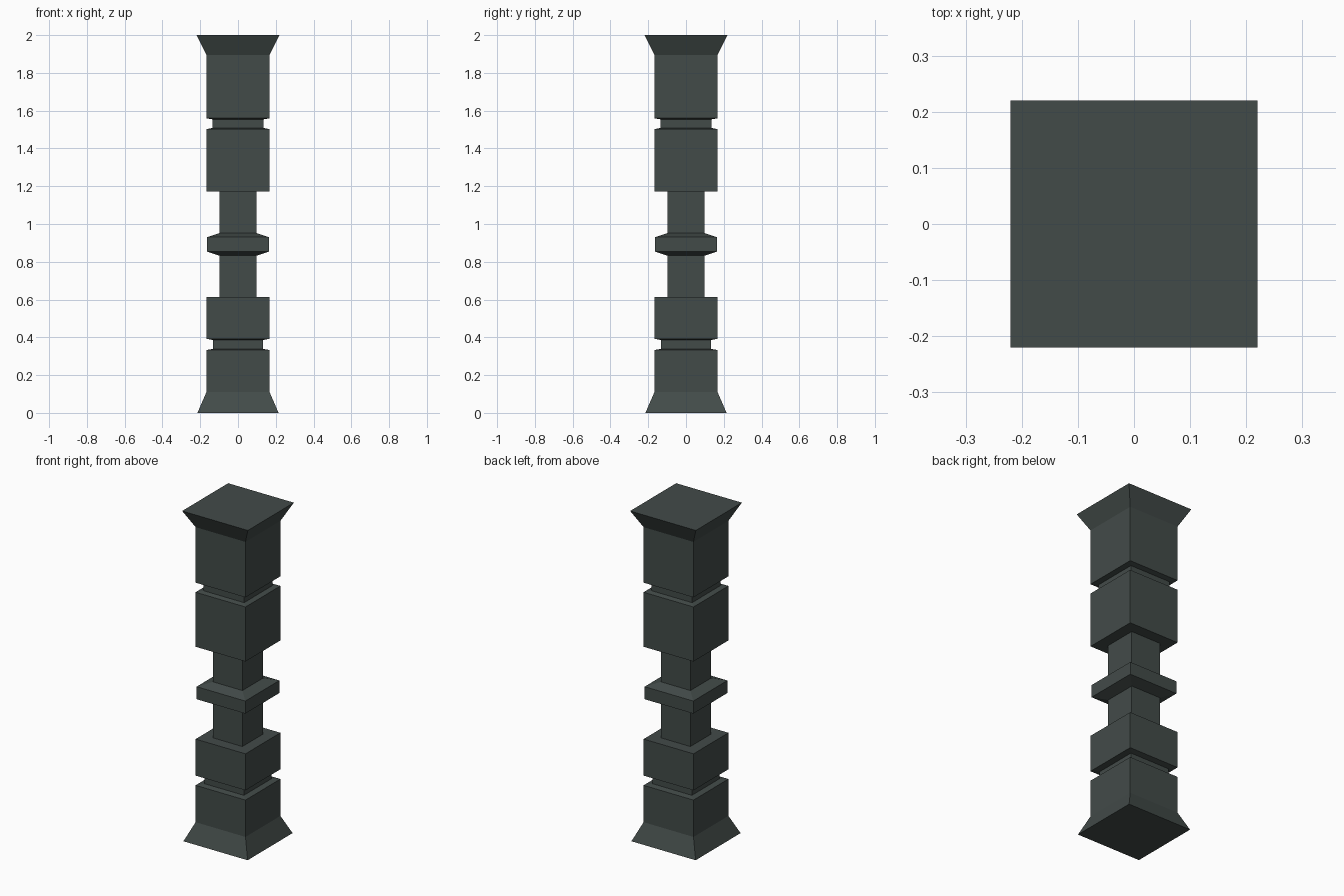
import bpy, bmesh

if "Cube" in bpy.data.objects:
    bpy.data.objects.remove(bpy.data.objects["Cube"])

# Dark slate colour
stone = bpy.data.materials.new("dark_stone")
stone.diffuse_color = (0.055, 0.07, 0.066, 1)
stone.use_nodes = True
stone.node_tree.nodes["Principled BSDF"].inputs["Base Color"].default_value = stone.diffuse_color


def square_loft(name, profile, cap_bottom=False, cap_top=False):
    """Stack square sections (half width, height) into one flat-faced shell."""
    bm = bmesh.new()
    rings = [[bm.verts.new((sx * w, sy * w, z))
              for sx, sy in ((-1, -1), (1, -1), (1, 1), (-1, 1))]
             for w, z in profile]
    for lo, hi in zip(rings, rings[1:]):
        for i in range(4):
            j = (i + 1) % 4
            bm.faces.new((lo[i], lo[j], hi[j], hi[i]))
    if cap_bottom:
        bm.faces.new(rings[0][::-1])
    if cap_top:
        bm.faces.new(rings[-1])
    mesh = bpy.data.meshes.new(name)
    bm.to_mesh(mesh)
    bm.free()
    mesh.materials.append(stone)
    obj = bpy.data.objects.new(name, mesh)
    bpy.context.collection.objects.link(obj)
    return obj


BLOCK, NECK = 0.167, 0.099

# Flared foot and grooved lower block, ending at the neck
square_loft("base_block", [
    (0.215, 0), (BLOCK, 0.11), (BLOCK, 0.333), (0.132, 0.339),
    (0.132, 0.386), (BLOCK, 0.392), (BLOCK, 0.613), (NECK, 0.613),
], cap_bottom=True)

# Slim neck with a bevelled collar halfway up
square_loft("neck_with_collar", [
    (NECK, 0.613), (NECK, 0.832), (0.163, 0.854),
    (0.163, 0.93), (NECK, 0.952), (NECK, 1.172),
])

# Grooved upper block and flared capital
square_loft("capital_block", [
    (NECK, 1.172), (BLOCK, 1.172), (BLOCK, 1.502), (0.136, 1.508),
    (0.136, 1.554), (BLOCK, 1.56), (BLOCK, 1.896), (0.22, 2.0),
], cap_top=True)
